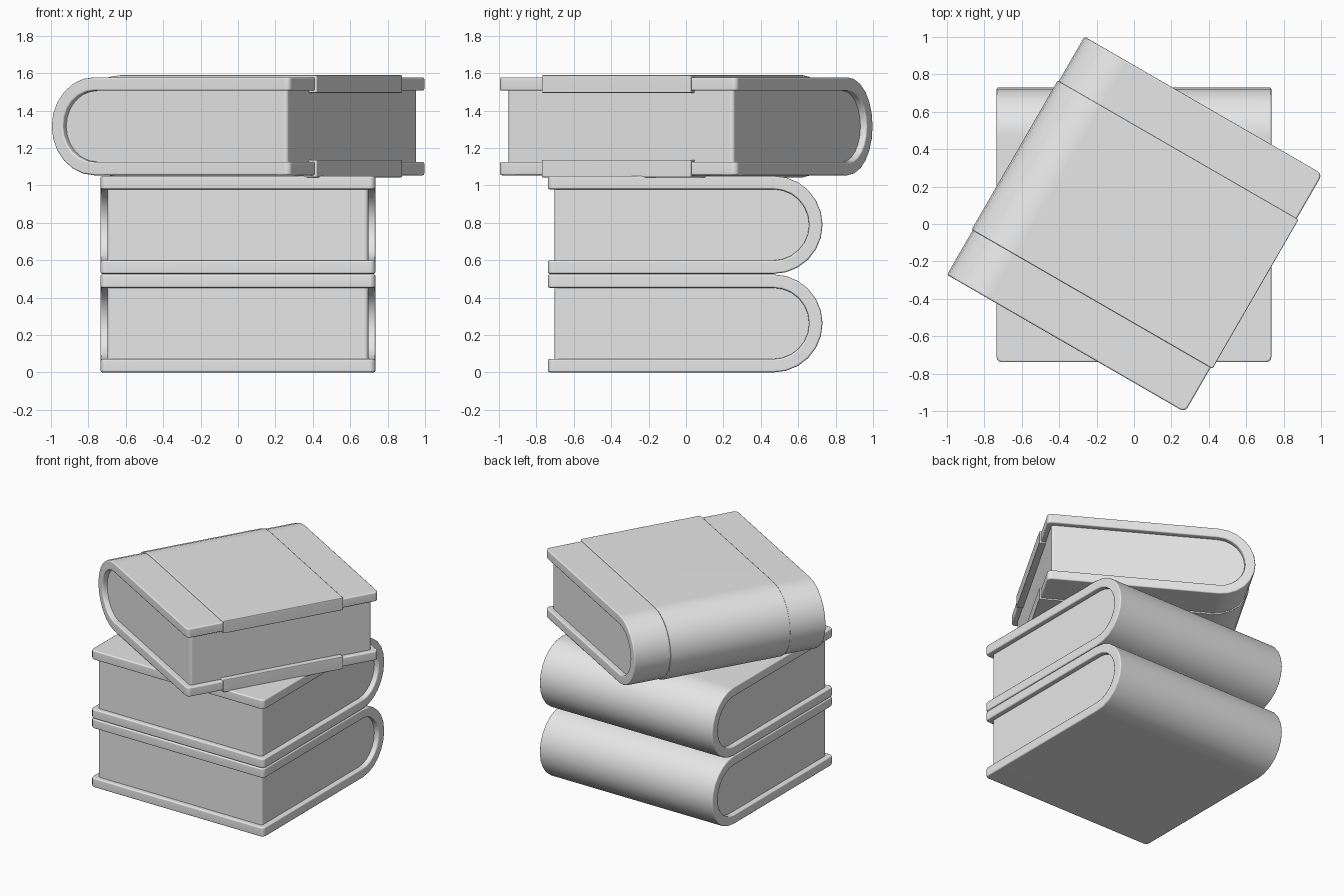
import bpy, bmesh, math

cube = bpy.data.objects.get("Cube")
if cube:
    bpy.data.objects.remove(cube, do_unlink=True)

grey = bpy.data.materials.new("plain_grey")
grey.use_nodes = True
colour = (0.8, 0.8, 0.8, 1)
grey.diffuse_color = colour
grey.node_tree.nodes["Principled BSDF"].inputs["Base Color"].default_value = colour

RADIUS = 0.262      # half the thickness of a book
BOARD = 0.072       # cover thickness
SPINE = 0.468       # centre of the round spine
FORE = -0.739       # open edge of the cover
PITCH = 0.527       # height step between books


def rounded_end(radius, fore, centre=SPINE, steps=12):
    """Open path in (y, z): along the bottom, round the spine, back along the top."""
    arc = [(centre + radius * math.cos(a), radius * math.sin(a))
           for a in (math.pi * (i / steps - 0.5) for i in range(steps + 1))]
    return [(fore, -radius)] + arc + [(fore, radius)]


def shell(grow=0.0, shift=0.0):
    """Closed C-shaped section of a cover, thickened by grow on both sides."""
    outer = rounded_end(RADIUS + grow, FORE - grow, SPINE - shift)
    inner = rounded_end(RADIUS - BOARD - grow, FORE - grow, SPINE - shift)
    return outer + inner[::-1]


def solid(name, profile, half_width, corner, edge, z, turn):
    """Extrude a section along x, round the fore corners, then soften the edges."""
    bm = bmesh.new()
    ends = [[bm.verts.new((x, y, h)) for y, h in profile]
            for x in (-half_width, half_width)]
    bm.faces.new(ends[0])
    bm.faces.new(ends[1])
    n = len(profile)
    for i in range(n):
        j = (i + 1) % n
        bm.faces.new((ends[0][i], ends[0][j], ends[1][j], ends[1][i]))
    bmesh.ops.recalc_face_normals(bm, faces=bm.faces[:])

    fore = min(y for y, h in profile) + 0.001
    if corner:
        upright = [e for e in bm.edges
                   if all(v.co.y < fore for v in e.verts)
                   and abs(e.verts[0].co.x - e.verts[1].co.x) < 0.001]
        bmesh.ops.bevel(bm, geom=upright, offset=corner, segments=3,
                        profile=0.5, affect='EDGES')
    if edge:
        sharp = [e for e in bm.edges
                 if len(e.link_faces) == 2
                 and e.calc_face_angle() > math.radians(40)]
        bmesh.ops.bevel(bm, geom=sharp, offset=edge, segments=2,
                        profile=0.5, affect='EDGES')
    bmesh.ops.recalc_face_normals(bm, faces=bm.faces[:])

    mesh = bpy.data.meshes.new(name)
    bm.to_mesh(mesh)
    bm.free()
    mesh.materials.append(grey)
    obj = bpy.data.objects.new(name, mesh)
    bpy.context.collection.objects.link(obj)
    obj.location.z = z
    obj.rotation_euler.z = turn

    bpy.ops.object.select_all(action='DESELECT')
    obj.select_set(True)
    bpy.context.view_layer.objects.active = obj
    bpy.ops.object.shade_smooth_by_angle(angle=math.radians(50))
    weighted = obj.modifiers.new("even_shading", 'WEIGHTED_NORMAL')
    weighted.keep_sharp = True
    return obj


# Three stacked books, the top one turned
for level, label in enumerate(("bottom", "middle", "top")):
    turn = math.radians(60) if label == "top" else 0.0
    z = RADIUS + level * PITCH
    solid(label + "_book_cover", shell(), 0.735, 0.03, 0.01, z, turn)
    solid(label + "_book_pages", rounded_end(RADIUS - BOARD + 0.002, -0.704),
          0.697, 0.02, 0, z, turn)

# Raised sleeve wrapped round the cover of the top book
solid("top_book_sleeve", shell(0.011, 0.004), 0.46, 0, 0.006,
      RADIUS + 2 * PITCH, math.radians(60))
